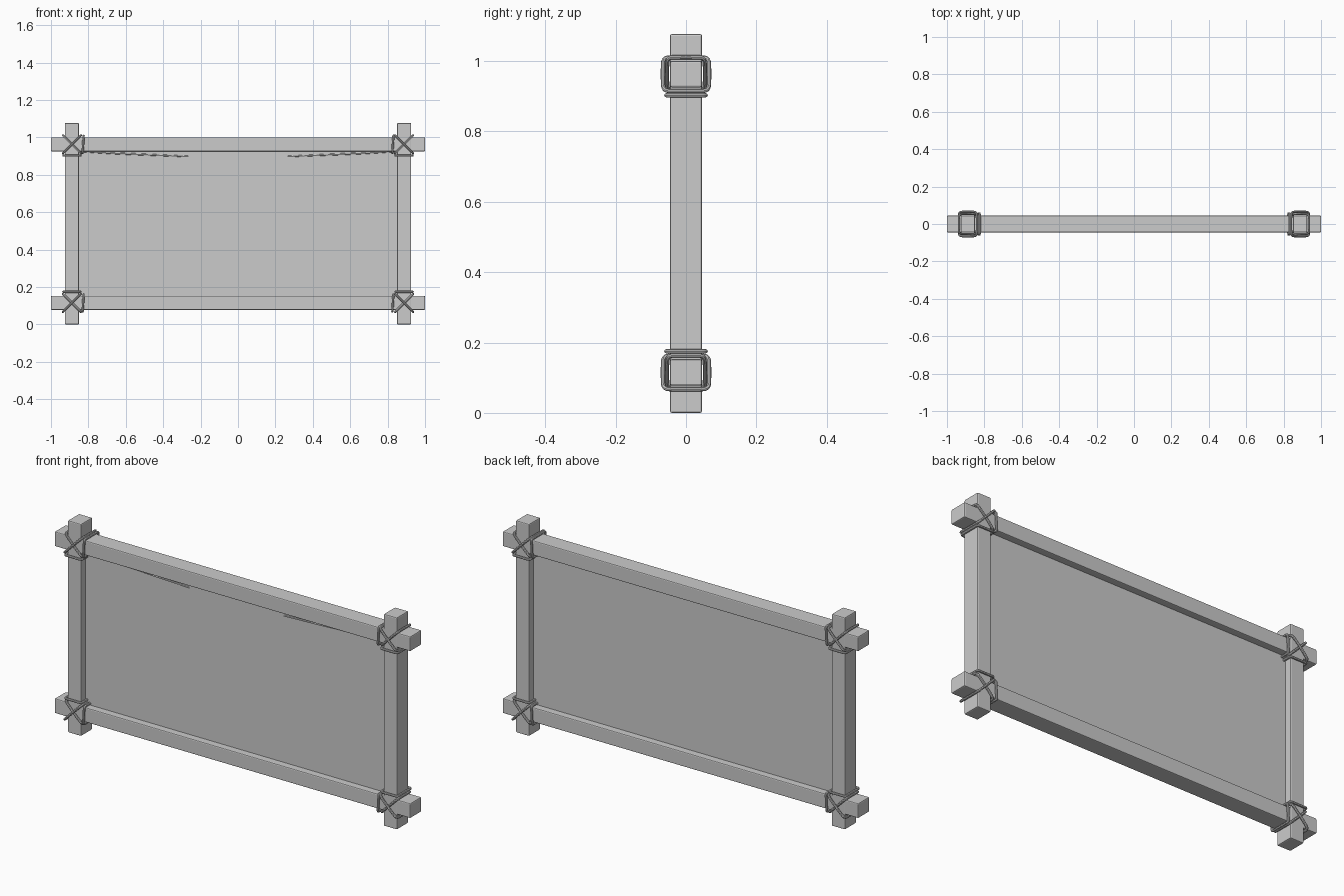
import bpy
from math import sqrt
from mathutils import Vector

if "Cube" in bpy.data.objects:
    bpy.data.objects.remove(bpy.data.objects["Cube"])

PX, ZB, ZT = 0.888, 0.115, 0.963      # post x, rail heights
H, D = 0.0375, 0.045                  # half width and half depth of the timber


def box(name, loc, size, bevel=0.0):
    bpy.ops.mesh.primitive_cube_add(size=1, location=loc)
    o = bpy.context.object
    o.name = name
    o.scale = size
    bpy.ops.object.transform_apply(location=False, rotation=False, scale=True)
    if bevel:
        m = o.modifiers.new("bevel", 'BEVEL')
        m.width = bevel
        m.segments = 2
    return o


def rope(name, points, radius=0.006, cyclic=True, radii=None):
    cu = bpy.data.curves.new(name, 'CURVE')
    cu.dimensions = '3D'
    cu.bevel_depth = radius
    cu.bevel_resolution = 2
    cu.resolution_u = 4
    cu.use_fill_caps = True
    s = cu.splines.new('NURBS')
    s.points.add(len(points) - 1)
    for i, p in enumerate(points):
        s.points[i].co = (*p, 1)
        s.points[i].radius = radii[i] if radii else 1
    s.order_u = 3
    s.use_cyclic_u = cyclic
    s.use_endpoint_u = not cyclic
    o = bpy.data.objects.new(name, cu)
    bpy.context.collection.objects.link(o)
    bpy.ops.object.select_all(action='DESELECT')
    o.select_set(True)
    bpy.context.view_layer.objects.active = o
    bpy.ops.object.convert(target='MESH')
    bpy.ops.object.shade_smooth_by_angle()


def loop(name, centre, axis, quarter, radius=0.006):
    # closed loop in the plane of axis and y, from one mirrored quarter
    q = quarter
    pts = q + [(-u, v) for u, v in reversed(q)]
    pts += [(-u, -v) for u, v in q] + [(u, -v) for u, v in reversed(q)]
    rope(name, [Vector(centre) + Vector(axis) * u + Vector((0, v, 0)) for u, v in pts], radius)


# timber frame and inset panel
for side, s in (("left", -1), ("right", 1)):
    box(side + "_post", (s * PX, 0, 0.5385), (2 * H, 2 * D + 0.001, 1.077), 0.005)
for level, z in (("bottom", ZB), ("top", ZT)):
    box(level + "_rail", (0, 0, z), (2, 2 * D, 2 * H), 0.005)
box("panel", (0, 0, (ZB + ZT) / 2), (2 * PX, 0.02, ZT - ZB))

# corner lashings: two crossing diagonal loops and one band round each timber
k = 1 / sqrt(2)
for side, s in (("left", -1), ("right", 1)):
    for level, z, inward in (("bottom", ZB, 1), ("top", ZT, -1)):
        tag = side + "_" + level
        for i, (slope, b) in enumerate(((1, 0.054), (-1, 0.066))):
            loop(f"{tag}_diagonal_lashing_{i + 1}", (s * PX, 0, z), (k, 0, slope * s * k),
                 [(0.068, 0.03), (0.067, b - 0.003), (0.035, b)])
        hy, hw = 0.056, 0.046
        q = [(hw, 0.6 * hy), (hw, hy), (0.6 * hw, hy)]
        loop(tag + "_rail_band", (s * 0.828, 0, z), (0.06, 0, 1), q)
        loop(tag + "_post_band", (s * PX, 0, z + inward * 0.06), (1, 0, 0), q)

# loose rope ends lying against the panel
for side, s in (("left", -1), ("right", 1)):
    rope(side + "_loose_rope", [(s * x, -0.009, z) for x, z in
         ((0.84, 0.926), (0.7, 0.917), (0.5, 0.908), (0.265, 0.898))],
         0.006, False, [0.8, 1, 0.9, 0.7])
